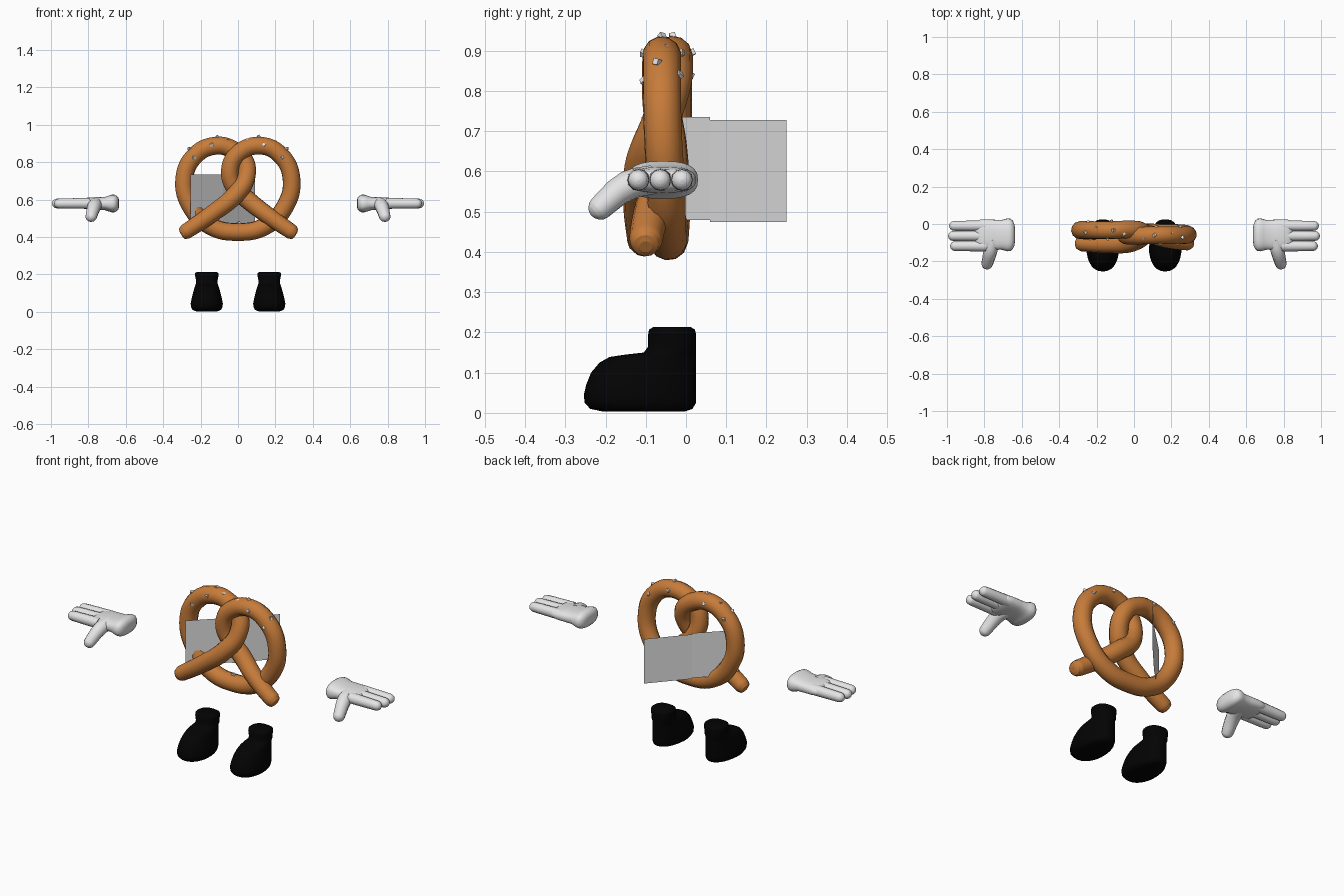
import bpy, bmesh, math, random
from mathutils import Matrix, Vector, Euler

if "Cube" in bpy.data.objects:
    bpy.data.objects.remove(bpy.data.objects["Cube"])

random.seed(4)


def material(name, rgb):
    m = bpy.data.materials.new(name)
    m.diffuse_color = (*rgb, 1)
    m.use_nodes = True
    m.node_tree.nodes["Principled BSDF"].inputs["Base Color"].default_value = m.diffuse_color
    return m


BROWN = material("baked_brown", (0.57, 0.2, 0.042))
WHITE = material("glove_white", (0.78, 0.78, 0.78))
BLACK = material("boot_black", (0.0008, 0.0008, 0.0008))
GREY = material("panel_pale_grey", (0.78, 0.78, 0.78))


def finish(bm, name, mat, smooth=True):
    bmesh.ops.recalc_face_normals(bm, faces=bm.faces)
    for f in bm.faces:
        f.smooth = smooth
    me = bpy.data.meshes.new(name)
    bm.to_mesh(me)
    bm.free()
    me.materials.append(mat)
    ob = bpy.data.objects.new(name, me)
    bpy.context.collection.objects.link(ob)
    return ob


def loft(name, rings, mat):
    """Skin a list of equal-length point rings and cap both ends."""
    bm = bmesh.new()
    loops = [[bm.verts.new(p) for p in ring] for ring in rings]
    n = len(loops[0])
    for a, b in zip(loops, loops[1:]):
        for i in range(n):
            j = (i + 1) % n
            bm.faces.new((a[i], a[j], b[j], b[i]))
    bm.faces.new(loops[0])
    bm.faces.new(loops[-1])
    return finish(bm, name, mat)


def tube(name, pts, mat, res=8):
    """Round tube through (x, y, z, radius) points."""
    cu = bpy.data.curves.new(name, 'CURVE')
    cu.dimensions = '3D'
    cu.bevel_depth = 1
    cu.bevel_resolution = 4
    cu.resolution_u = res
    cu.use_fill_caps = True
    sp = cu.splines.new('BEZIER')
    sp.bezier_points.add(len(pts) - 1)
    for bp, (x, y, z, r) in zip(sp.bezier_points, pts):
        bp.co = (x, y, z)
        bp.radius = r
        bp.handle_left_type = bp.handle_right_type = 'AUTO'
    cu.materials.append(mat)
    ob = bpy.data.objects.new(name, cu)
    bpy.context.collection.objects.link(ob)
    bpy.ops.object.select_all(action='DESELECT')
    ob.select_set(True)
    bpy.context.view_layer.objects.active = ob
    bpy.ops.object.convert(target='MESH')
    for p in ob.data.polygons:
        p.use_smooth = True
    return ob


def capsule(name, pts, mat):
    """Tapered tube with a rounded far end."""
    a, b, rb = Vector(pts[-2][:3]), Vector(pts[-1][:3]), pts[-1][3]
    d = (b - a).normalized()
    pts = list(pts)
    for t in (0.4, 0.7, 0.9, 1.0):
        pts.append((*(b + d * rb * t), rb * max(math.sqrt(1 - t * t), 0.12)))
    return tube(name, pts, mat, 3)


def oval(n=24, power=2.6):
    pts = []
    for i in range(n):
        c, s = math.cos(i * math.tau / n), math.sin(i * math.tau / n)
        pts.append((math.copysign(abs(c) ** (2 / power), c),
                    math.copysign(abs(s) ** (2 / power), s)))
    return pts


# Pretzel: one continuous rope from left tip to right tip
R = 0.048
tube("pretzel", [
    (-0.304, -0.105, 0.413, 0.016), (-0.299, -0.105, 0.416, 0.032),
    (-0.282, -0.105, 0.427, 0.041), (-0.14, -0.11, 0.523, 0.046),
    (-0.01, -0.10, 0.63, 0.049), (0.045, -0.065, 0.72, R),
    (0.035, -0.036, 0.81, R), (-0.03, -0.030, 0.868, R),
    (-0.12, -0.033, 0.888, R), (-0.23, -0.033, 0.835, R),
    (-0.287, -0.033, 0.71, R), (-0.25, -0.035, 0.56, R),
    (-0.14, -0.04, 0.455, R), (0, -0.044, 0.427, R),
    (0.14, -0.047, 0.455, R), (0.25, -0.05, 0.56, R),
    (0.286, -0.058, 0.71, R), (0.23, -0.06, 0.835, R),
    (0.12, -0.06, 0.888, R), (0, -0.063, 0.845, R),
    (-0.043, -0.060, 0.76, R), (-0.015, -0.045, 0.66, R),
    (0.05, -0.045, 0.60, 0.049), (0.16, -0.08, 0.515, 0.046),
    (0.288, -0.1, 0.427, 0.041), (0.305, -0.1, 0.416, 0.032),
    (0.310, -0.1, 0.413, 0.016)], BROWN)

# Salt grains on both upper lobes
grains = [(-0.26, -0.045, 0.872), (-0.235, -0.077, 0.825), (-0.14, -0.078, 0.894),
          (-0.11, -0.033, 0.935), (-0.055, -0.05, 0.917), (-0.2, -0.02, 0.905),
          (-0.245, 0.01, 0.84), (-0.12, 0.013, 0.895)]
spots = grains + [(-x, y - 0.027, z) for x, y, z in grains] + [(0.005, -0.05, 0.475)]
bm = bmesh.new()
for p in spots:
    rot = Euler([random.uniform(0, 1.5) for _ in range(3)]).to_matrix().to_4x4()
    bmesh.ops.create_cube(bm, size=0.015, matrix=Matrix.Translation(p) @ rot)
finish(bm, "salt_grains", WHITE, False)

# Two flat panels running diagonally behind the pretzel
for name, a, b, z0, z1 in (("front_panel", (-0.255, -0.11), (-0.08, 0.06), 0.48, 0.735),
                           ("rear_panel", (-0.08, 0.06), (0.09, 0.25), 0.475, 0.728)):
    bm = bmesh.new()
    bm.faces.new([bm.verts.new(p) for p in
                  ((*a, z0), (*b, z0), (*b, z1), (*a, z1))])
    finish(bm, name, GREY, False)

# Palm profile: x, half width, half height
palm = [(0.636, 0.035, 0.018), (0.640, 0.058, 0.031), (0.648, 0.076, 0.041),
        (0.660, 0.086, 0.047), (0.675, 0.088, 0.047), (0.692, 0.084, 0.042),
        (0.71, 0.079, 0.036), (0.75, 0.081, 0.034), (0.80, 0.083, 0.032),
        (0.83, 0.080, 0.027), (0.85, 0.070, 0.014)]
# Boot profile: z, toe y, heel y, half width
boot = [(0.003, -0.205, -0.005, 0.058), (0.010, -0.238, 0.016, 0.077),
        (0.025, -0.252, 0.025, 0.086), (0.045, -0.254, 0.025, 0.088),
        (0.07, -0.248, 0.025, 0.083), (0.10, -0.236, 0.025, 0.075),
        (0.125, -0.215, 0.025, 0.067), (0.139, -0.19, 0.025, 0.062),
        (0.145, -0.15, 0.025, 0.060), (0.15, -0.105, 0.025, 0.058),
        (0.165, -0.094, 0.025, 0.057), (0.195, -0.094, 0.025, 0.063),
        (0.207, -0.092, 0.022, 0.062), (0.213, -0.082, 0.012, 0.053)]

for side, s in (("left", -1), ("right", 1)):
    # Gloved hand
    loft(side + "_palm", [[(s * x, -0.058 + ry * u, 0.579 + rz * v) for u, v in oval()]
                          for x, ry, rz in palm], WHITE)
    for i, (y, tip) in enumerate(((-0.118, 0.957), (-0.064, 0.968), (-0.010, 0.962))):
        capsule(f"{side}_finger_{i + 1}", [(s * 0.79, y, 0.580, 0.029),
                                           (s * tip, y, 0.579, 0.026)], WHITE)
    capsule(side + "_thumb", [(s * 0.755, -0.08, 0.580, 0.036), (s * 0.768, -0.145, 0.565, 0.037),
                              (s * 0.785, -0.212, 0.511, 0.031)], WHITE)

    # Boot with a wide toe and narrower heel
    rings = []
    for z, toe, heel, w in boot:
        ring = []
        for u, v in oval(28, 2.3):
            k = min(1, max(0, 0.9 - 0.9 * v))
            half = w * k + min(w, 0.064) * (1 - k)
            ring.append((s * 0.167 + u * half, (toe + heel) / 2 + v * (heel - toe) / 2, z))
        rings.append(ring)
    loft(side + "_boot", rings, BLACK)
